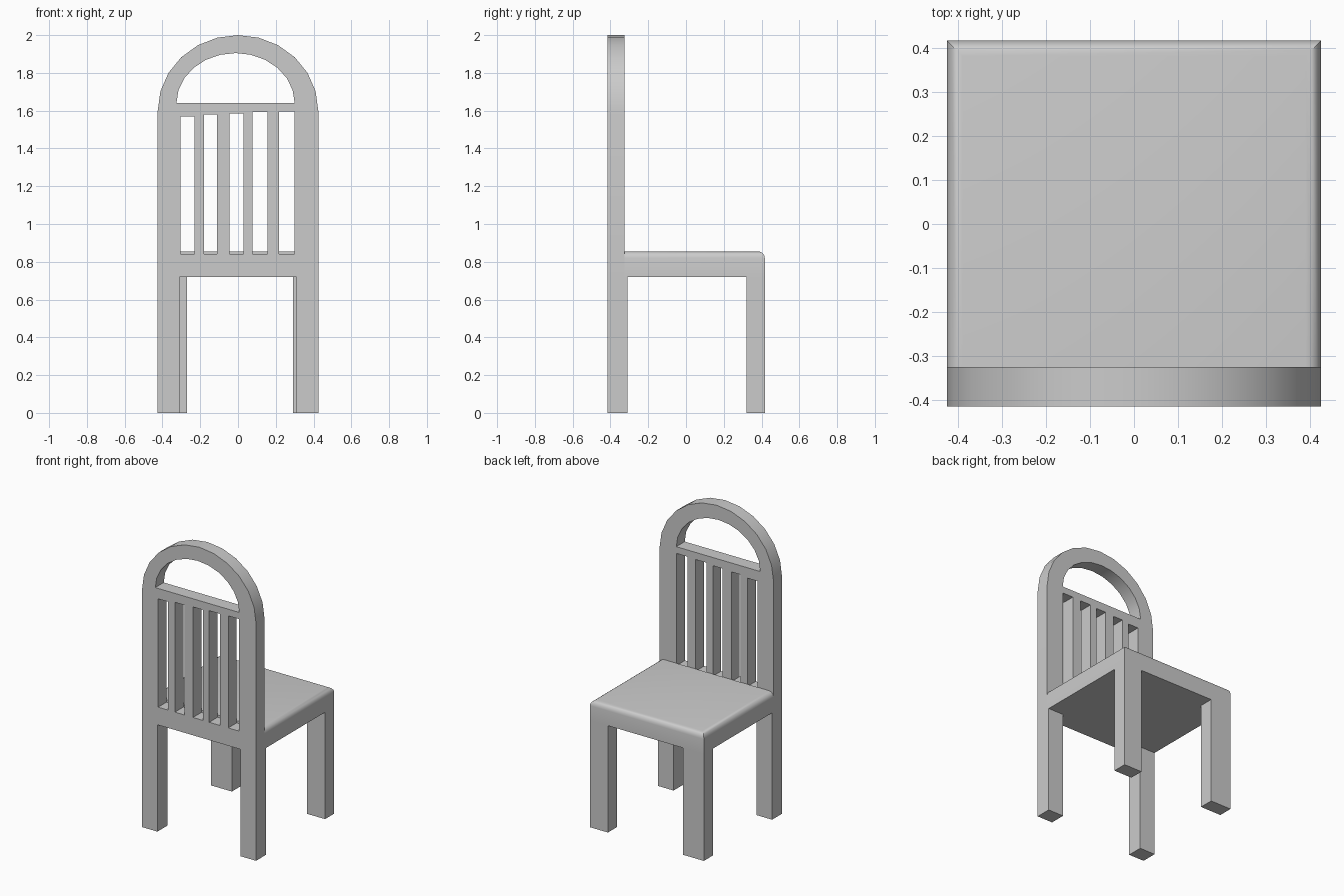
import bpy, bmesh
from math import sin, cos, pi, radians

cube = bpy.data.objects.get("Cube")
if cube:
    bpy.data.objects.remove(cube, do_unlink=True)

# Material
grey = bpy.data.materials.new("light_grey")
grey.use_nodes = True
grey.diffuse_color = (0.6, 0.6, 0.6, 1)
grey.node_tree.nodes["Principled BSDF"].inputs["Base Color"].default_value = (0.6, 0.6, 0.6, 1)

HALF = 0.425
BACK, PANEL, FRONT = -0.415, -0.325, 0.417
SEAT_LOW, SEAT_TOP = 0.72, 0.855


def finish(obj):
    bpy.ops.object.select_all(action='DESELECT')
    obj.select_set(True)
    bpy.context.view_layer.objects.active = obj
    bpy.ops.object.shade_smooth_by_angle(angle=radians(30))


def box(name, x0, x1, y0, y1, z0, z1, edge_rule=None):
    bm = bmesh.new()
    bmesh.ops.create_cube(bm, size=1)
    for v in bm.verts:
        v.co = [lo if c < 0 else hi for c, lo, hi in zip(v.co, (x0, y0, z0), (x1, y1, z1))]
    if edge_rule:
        edges = [e for e in bm.edges if edge_rule((e.verts[0].co + e.verts[1].co) / 2)]
        bmesh.ops.bevel(bm, geom=edges, offset=0.035, segments=4, profile=0.5, affect='EDGES')
    mesh = bpy.data.meshes.new(name)
    bm.to_mesh(mesh)
    bm.free()
    mesh.materials.append(grey)
    obj = bpy.data.objects.new(name, mesh)
    bpy.context.collection.objects.link(obj)
    finish(obj)


def arch(cx, cz, rx, rz, steps=12):
    return [(cx + rx * cos(pi * i / steps), cz + rz * sin(pi * i / steps)) for i in range(steps + 1)]


def panel(name, loops, y0, y1):
    # Filled outline with holes, extruded along y
    curve = bpy.data.curves.new(name, 'CURVE')
    curve.dimensions = '2D'
    curve.fill_mode = 'BOTH'
    curve.extrude = (y1 - y0) / 2
    for pts in loops:
        spline = curve.splines.new('POLY')
        spline.points.add(len(pts) - 1)
        for p, (x, z) in zip(spline.points, pts):
            p.co = (x, z, 0, 1)
        spline.use_cyclic_u = True
    source = bpy.data.objects.new(name + "_outline", curve)
    bpy.context.collection.objects.link(source)
    bpy.context.view_layer.update()
    mesh = bpy.data.meshes.new_from_object(source.evaluated_get(bpy.context.evaluated_depsgraph_get()))
    bpy.data.objects.remove(source, do_unlink=True)
    bm = bmesh.new()
    bm.from_mesh(mesh)
    bmesh.ops.remove_doubles(bm, verts=bm.verts, dist=0.0001)
    for v in bm.verts:
        x, z, d = v.co
        v.co = (x, (y0 + y1) / 2 - d, z)
    bmesh.ops.recalc_face_normals(bm, faces=bm.faces)
    bm.to_mesh(mesh)
    bm.free()
    mesh.name = name
    mesh.materials.clear()
    mesh.materials.append(grey)
    obj = bpy.data.objects.new(name, mesh)
    bpy.context.collection.objects.link(obj)
    finish(obj)


# Backrest with arched top, arched window and five slots
outline = [(-HALF, SEAT_LOW), (HALF, SEAT_LOW)] + arch(0, 1.6, HALF, 0.4)
window = arch(-0.013, 1.64, 0.313, 0.265)
slots = [(-0.305, -0.23, 1.57), (-0.18, -0.11, 1.58), (-0.045, 0.028, 1.585),
         (0.076, 0.155, 1.592), (0.218, 0.298, 1.595)]
holes = [[(a, 0.84), (b, 0.84), (b, top), (a, top)] for a, b, top in slots]
panel("backrest", [outline, window] + holes, BACK, PANEL)

# Seat with rounded top edges on three sides
box("seat", -HALF, HALF, PANEL, FRONT, SEAT_LOW, SEAT_TOP,
    lambda m: m.z > SEAT_TOP - 0.01 and m.y > PANEL + 0.01)

# Legs: inner edge and depth range for each
for name, inner, y0, y1 in (("back_right_leg", -0.31, BACK, -0.31),
                            ("back_left_leg", 0.31, BACK, -0.31),
                            ("front_right_leg", -0.27, 0.32, FRONT),
                            ("front_left_leg", 0.29, 0.32, FRONT)):
    outer = HALF if inner > 0 else -HALF
    box(name, min(inner, outer), max(inner, outer), y0, y1, 0, SEAT_LOW)
